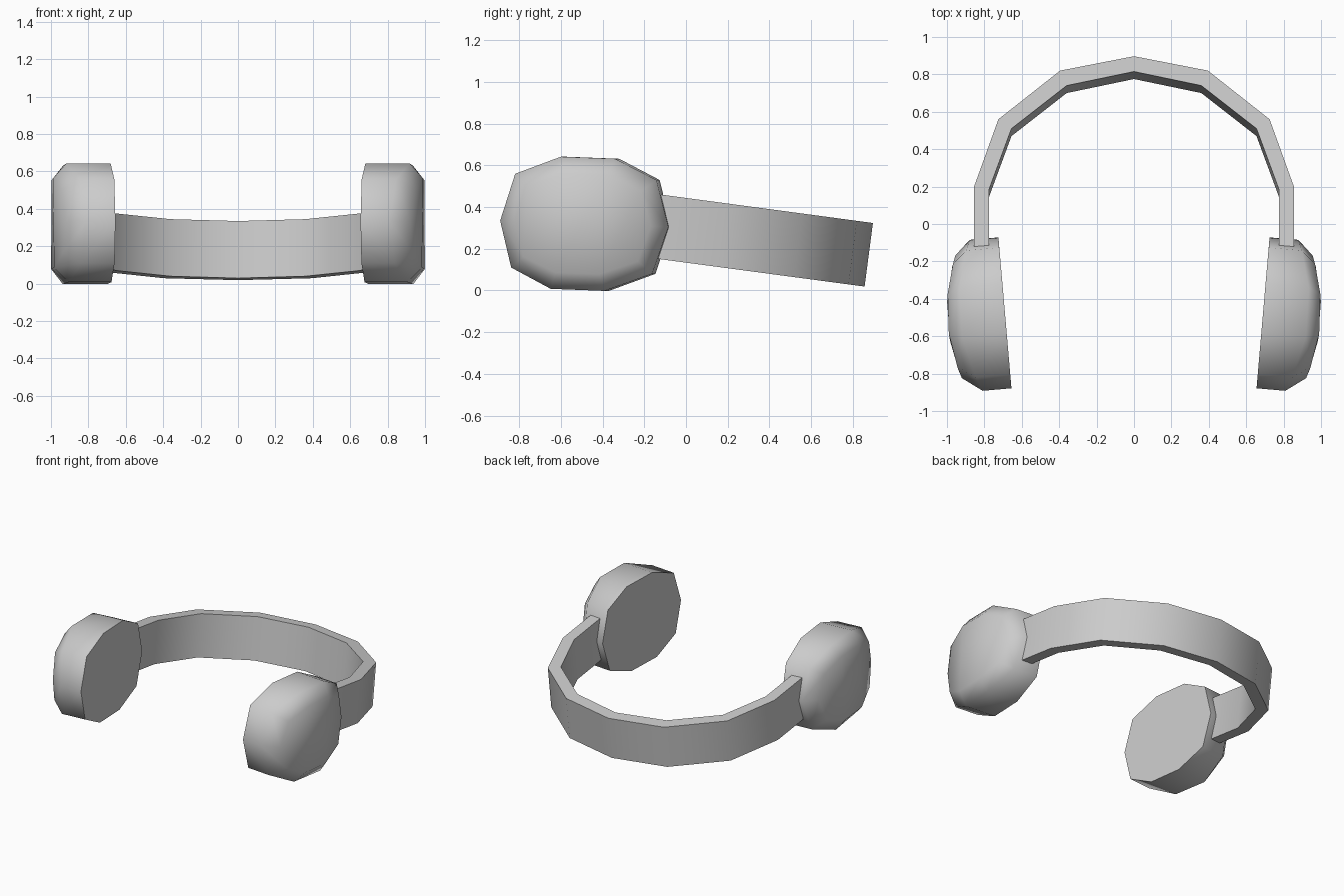
import bpy, bmesh
from mathutils import Vector

cube = bpy.data.objects.get("Cube")
if cube:
    bpy.data.objects.remove(cube, do_unlink=True)

grey = bpy.data.materials.new("plain grey")
grey.use_nodes = True
colour = (0.6, 0.6, 0.6, 1)
grey.diffuse_color = colour
grey.node_tree.nodes["Principled BSDF"].inputs["Base Color"].default_value = colour


def finish(bm, name):
    """Turn a bmesh into a smooth-shaded object with sharp rims."""
    bmesh.ops.recalc_face_normals(bm, faces=bm.faces)
    mesh = bpy.data.meshes.new(name)
    bm.to_mesh(mesh)
    bm.free()
    mesh.materials.append(grey)
    obj = bpy.data.objects.new(name, mesh)
    bpy.context.collection.objects.link(obj)
    bpy.ops.object.select_all(action="DESELECT")
    obj.select_set(True)
    bpy.context.view_layer.objects.active = obj
    bpy.ops.object.shade_smooth_by_angle(angle=1.05)
    return obj


def bridge(bm, a, b, closed=True):
    n = len(a)
    for i in range(n if closed else n - 1):
        j = (i + 1) % n
        bm.faces.new((a[i], a[j], b[j], b[i]))


# Headband: half of the arch, mirrored, swept down along a leaning axis
outer = [(0.855, -0.12), (0.855, 0.2), (0.725, 0.56), (0.395, 0.82), (0, 0.897)]
inner = [(0.775, -0.12), (0.775, 0.185), (0.655, 0.51), (0.36, 0.74), (0, 0.815)]
lean = Vector((0, -0.04, -0.305))


def arch(bm, half, shift):
    full = half + [(-x, y) for x, y in reversed(half[:-1])]
    return [bm.verts.new(Vector((x, y, 0.444 - 0.134 * y)) + shift) for x, y in full]


bm = bmesh.new()
rails = [arch(bm, outer, Vector()), arch(bm, inner, Vector()),
         arch(bm, inner, lean), arch(bm, outer, lean)]
for k in range(4):
    bridge(bm, rails[k], rails[(k + 1) % 4], closed=False)
for end in (0, -1):
    bm.faces.new([r[end] for r in rails])
finish(bm, "headband")

# Ear cups: ten-sided pads with a bulged, bevelled outside
half_ring = [(0.405, -0.015), (0.35, 0.21), (0.155, 0.312), (-0.105, 0.322), (-0.33, 0.24)]
ring = half_ring + [(-u, -v) for u, v in half_ring]
along = Vector((0.086, 0.996, 0))
out = Vector((0.996, -0.086, 0))
centre = Vector((0.69, -0.475, 0.32))


def ear_cup(name, side):
    bm = bmesh.new()

    def loop(su, sv, depth):
        verts = []
        for u, v in ring:
            u, v = u * su, v * sv
            p = centre + along * u + out * depth(u) + Vector((0, 0, v))
            verts.append(bm.verts.new((p.x * side, p.y, p.z)))
        return verts

    pad = loop(1, 1, lambda u: 0)
    rim = loop(1, 1, lambda u: 0.245 - 0.55 * u * u)
    cap = loop(0.81, 0.75, lambda u: 0.31 - 0.57 * u * u - 0.033 * u)
    bm.faces.new(pad)
    bridge(bm, pad, rim)
    bridge(bm, rim, cap)
    # Upright strips across the outside
    bm.faces.new((cap[0], cap[1], cap[9]))
    for i in range(1, 4):
        bm.faces.new((cap[i], cap[i + 1], cap[9 - i], cap[10 - i]))
    bm.faces.new((cap[4], cap[5], cap[6]))
    finish(bm, name)


ear_cup("left_ear_cup", 1)
ear_cup("right_ear_cup", -1)
